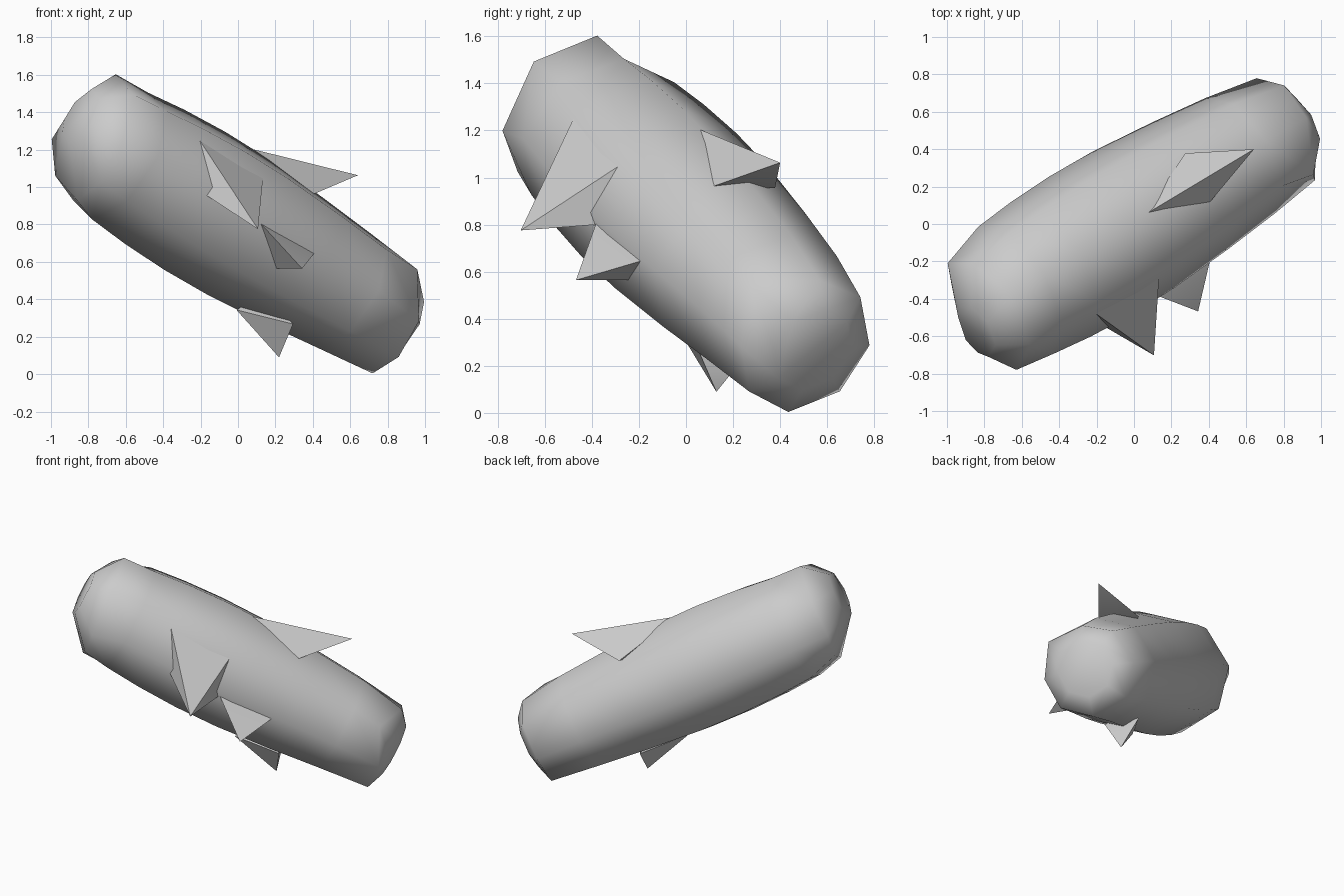
import bpy, bmesh, math
from mathutils import Vector

cube = bpy.data.objects.get("Cube")
if cube:
    bpy.data.objects.remove(cube, do_unlink=True)

grey = bpy.data.materials.new("plain_grey")
grey.use_nodes = True
color = (0.6, 0.6, 0.6, 1)
grey.diffuse_color = color
grey.node_tree.nodes["Principled BSDF"].inputs["Base Color"].default_value = color

# Local frame: along the tilted hull, its upper side and its front side
along = Vector((1, 0.6, -0.6)).normalized()
upper = (Vector((0, 0, 1)) - along * along.z).normalized()
side = along.cross(upper).normalized()
centre = Vector((0, 0.015, 0.79))


def place(s, u, w):
    return centre + along * s + upper * u + side * w


def finish(name, bm, angle):
    bmesh.ops.recalc_face_normals(bm, faces=bm.faces)
    mesh = bpy.data.meshes.new(name)
    bm.to_mesh(mesh)
    bm.free()
    mesh.materials.append(grey)
    ob = bpy.data.objects.new(name, mesh)
    bpy.context.collection.objects.link(ob)
    bpy.ops.object.select_all(action='DESELECT')
    ob.select_set(True)
    bpy.context.view_layer.objects.active = ob
    bpy.ops.object.shade_smooth_by_angle(angle=math.radians(angle))


# Hull: eight-sided rings lofted along the axis, (position, radius)
SIDES = 8
profile = [(-0.82, 0.395), (-0.58, 0.418), (-0.3, 0.43), (0, 0.425),
           (0.4, 0.395), (0.75, 0.36)]
turns = [math.tau * i / SIDES for i in range(SIDES)]
middle = [[(s, 0.965 * r * math.cos(a), r * math.sin(a) - 0.008) for a in turns]
          for s, r in profile]

# Uneven rims of the two ends, each closed by a small domed cap
high_rim = [(-1.05, 0.374, 0), (-1.05, 0.25, 0.28), (-1.03, -0.07, 0.358), (-1.0, -0.25, 0.25),
            (-0.98, -0.35, 0.05), (-1.02, -0.22, -0.22), (-1.075, -0.03, -0.32), (-1.07, 0.2, -0.25)]
high_cap = [(-1.18, u * 0.45 + 0.05, w * 0.45 + 0.06) for s, u, w in high_rim]
low_rim = [(1.06, 0.29, 0), (0.95, 0.23, 0.28), (1.07, -0.02, 0.31), (1.09, -0.225, 0.225),
           (1.1, -0.318, 0.01), (1.09, -0.225, -0.225), (1.08, -0.01, -0.318), (1.08, 0.22, -0.21)]
low_cap = [(1.145, 0.19 * math.cos(a), 0.19 * math.sin(a)) for a in turns]

bm = bmesh.new()
loops = [[bm.verts.new(place(*p)) for p in ring]
         for ring in [high_cap, high_rim] + middle + [low_rim, low_cap]]
for a, b in zip(loops, loops[1:]):
    for i in range(SIDES):
        j = (i + 1) % SIDES
        bm.faces.new((a[i], a[j], b[j], b[i]))
bm.faces.new(loops[0])
bm.faces.new(loops[-1])
finish("hull", bm, 80)


# Fins: pointed hulls with swept tips, rooted in the body
def fin(name, tip, roots):
    bm = bmesh.new()
    for p in [tip] + roots:
        bm.verts.new(place(*p))
    bmesh.ops.convex_hull(bm, input=bm.verts)
    finish(name, bm, 50)


fin("upper_fin", (0.54, 0.585, 0),
    [(-0.14, 0.4, 0), (0.28, 0.34, 0.12), (0.3, 0.34, -0.17), (0.1, 0.25, 0)])
fin("front_side_fin", (-0.24, -0.14, 0.67),
    [(-0.64, 0.26, 0.27), (-0.46, -0.05, 0.39), (-0.14, 0.27, 0.27), (-0.1, -0.04, 0.39)])
fin("rear_side_fin", (0.144, -0.18, 0.59),
    [(-0.1, -0.03, 0.4), (0.28, -0.02, 0.39), (0.14, -0.18, 0.28), (0.1, 0, 0.3)])
fin("lower_fin", (0.54, -0.51, 0.015),
    [(0.18, -0.41, 0.03), (0.48, -0.34, 0.12), (0.5, -0.34, -0.12), (0.3, -0.25, 0)])
